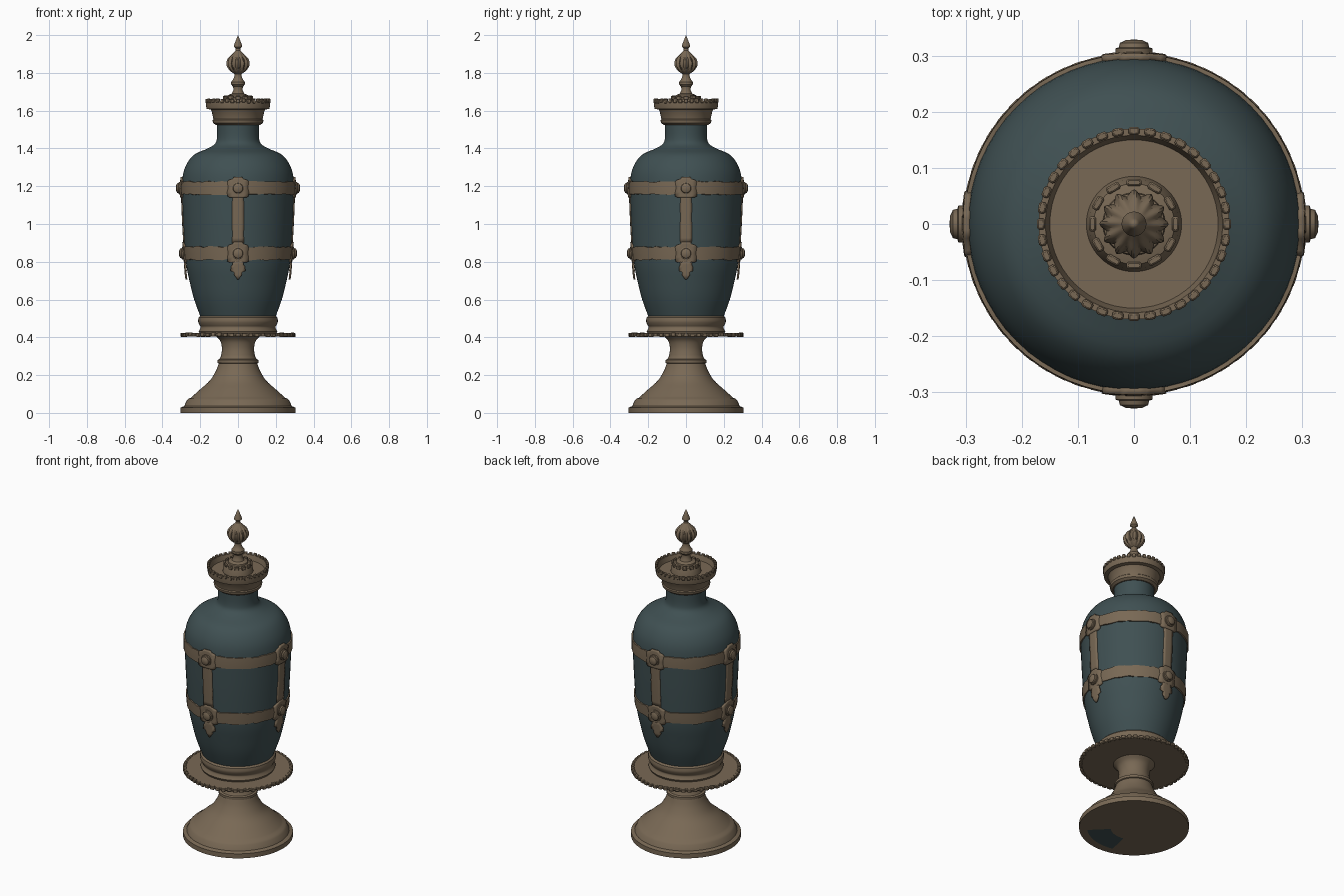
import bpy, bmesh, math, random
from mathutils import Matrix, Vector

random.seed(4)
cube = bpy.data.objects.get("Cube")
if cube:
    bpy.data.objects.remove(cube, do_unlink=True)


def material(name, rgb):
    m = bpy.data.materials.new(name)
    m.use_nodes = True
    m.diffuse_color = (*rgb, 1)
    bsdf = next(n for n in m.node_tree.nodes if n.type == 'BSDF_PRINCIPLED')
    bsdf.inputs["Base Color"].default_value = (*rgb, 1)
    return m


BRONZE = material("aged_bronze", (0.19, 0.14, 0.09))
TEAL = material("dark_teal", (0.05, 0.08, 0.085))


def finish(name, bm, mats, angle=35):
    me = bpy.data.meshes.new(name)
    bm.to_mesh(me)
    bm.free()
    for m in mats:
        me.materials.append(m)
    ob = bpy.data.objects.new(name, me)
    bpy.context.collection.objects.link(ob)
    bpy.ops.object.select_all(action='DESELECT')
    ob.select_set(True)
    bpy.context.view_layer.objects.active = ob
    bpy.ops.object.shade_smooth_by_angle(angle=math.radians(angle))
    return ob


def smooth(pts, n=4):
    """Round a (radius, z) profile with a Catmull-Rom spline."""
    p = [Vector(q) for q in pts]
    p = [p[0]] + p + [p[-1]]
    out = []
    for a, b, c, d in zip(p, p[1:], p[2:], p[3:]):
        for i in range(n):
            t = i / n
            out.append(tuple(0.5 * (2 * b + (c - a) * t + (2 * a - 5 * b + 4 * c - d) * t * t
                                    + (3 * b - a - 3 * c + d) * t ** 3)))
    return out + [tuple(p[-1])]


def lathe(profile, seg=48, shape=None, closed=False):
    """Spin a profile round z; shape(r, z, angle) may alter each point."""
    bm = bmesh.new()
    rings = []
    for k, (r, z) in enumerate(profile):
        ring = []
        for i in range(seg):
            a = 2 * math.pi * i / seg
            rr, zz = shape(r, z, a) if shape else (r, z)
            ring.append(bm.verts.new((rr * math.cos(a), rr * math.sin(a), zz)))
        rings.append(ring)
    pairs = list(zip(rings, rings[1:])) + ([(rings[-1], rings[0])] if closed else [])
    for lo, hi in pairs:
        for i in range(seg):
            j = (i + 1) % seg
            bm.faces.new((lo[i], lo[j], hi[j], hi[i]))
    bmesh.ops.remove_doubles(bm, verts=bm.verts, dist=1e-5)
    bmesh.ops.recalc_face_normals(bm, faces=bm.faces)
    return bm


def blocks(name, count, radius, z, size):
    """Ring of small blocks, slightly uneven."""
    bm = bmesh.new()
    for i in range(count):
        turn = Matrix.Rotation(2 * math.pi * i / count, 4, 'Z')
        place = Matrix.Translation((radius, 0, z + random.uniform(-0.002, 0.002)))
        bmesh.ops.create_cube(bm, size=1, matrix=turn @ place @ Matrix.Diagonal((*size, 1)))
    ob = finish(name, bm, [BRONZE])
    bev = ob.modifiers.new("soft_edges", 'BEVEL')
    bev.width = 0.003
    return ob


# Vessel body
BODY = smooth([(0.195, 0.5), (0.232, 0.6), (0.257, 0.7), (0.276, 0.8), (0.287, 0.95),
               (0.294, 1.1), (0.296, 1.22), (0.28, 1.3), (0.235, 1.365), (0.16, 1.4),
               (0.122, 1.425), (0.111, 1.46), (0.111, 1.53)])


def body_r(z):
    for (r0, z0), (r1, z1) in zip(BODY, BODY[1:]):
        if z0 <= z <= z1:
            return r0 + (r1 - r0) * (z - z0) / (z1 - z0)
    return BODY[-1][0]


finish("vessel_body", lathe([(0, 0.5)] + BODY + [(0, 1.53)], 64), [TEAL])

# Flared foot, with worn patches underneath
foot = lathe([(0, 0), (0.13, 0), (0.26, 0), (0.305, 0), (0.305, 0.028), (0.285, 0.036), (0.272, 0.065),
              (0.262, 0.075)]
             + smooth([(0.25, 0.08), (0.2, 0.125), (0.15, 0.17), (0.118, 0.22), (0.102, 0.262)])
             + [(0.108, 0.265), (0.108, 0.28), (0.098, 0.285)]
             + smooth([(0.09, 0.3), (0.085, 0.34), (0.093, 0.38), (0.115, 0.405)]) + [(0, 0.405)], 56)
for f in foot.faces:
    c = f.calc_center_median()
    if c.z < 0.001 and 0.15 < c.xy.length < 0.27 and -1.8 < math.atan2(c.y, c.x) < -0.8:
        f.material_index = 1
finish("foot", foot, [BRONZE, TEAL])

# Drip plate with a notched rim, and the collar holding the body
finish("drip_plate", lathe([(0, 0.405), (0.295, 0.405), (0.298, 0.412), (0.295, 0.42), (0, 0.42)], 56), [BRONZE])
blocks("drip_plate_rim", 56, 0.296, 0.413, (0.018, 0.025, 0.02))
finish("collar", lathe([(0, 0.42), (0.202, 0.42), (0.208, 0.432)]
                       + smooth([(0.202, 0.442), (0.198, 0.455), (0.205, 0.468), (0.211, 0.485), (0.209, 0.505)])
                       + [(0.2, 0.514), (0, 0.514)], 56), [BRONZE])

# Horizontal bands with worn edges
for name, z in (("lower_band", 0.845), ("upper_band", 1.19)):
    zs = [z - 0.034, z - 0.015, z + 0.015, z + 0.034]
    prof = [(body_r(q) + 0.007, q) for q in zs] + [(body_r(q) - 0.01, q) for q in reversed(zs)]

    def worn(r, q, a, mid=z):
        edge = abs(q - mid) > 0.03
        return r, q + (random.uniform(-0.004, 0.004) if edge else 0)
    finish(name, lathe(prof, 64, worn, closed=True), [BRONZE])


def strap(name, angle, rows, thick):
    """Plate of (z, half width, lift) rows wrapped on the body."""
    bm = bmesh.new()
    cols = 4
    grid = []
    for z, half, lift in rows:
        r = body_r(z) + lift
        half += random.uniform(-0.002, 0.002)
        row = []
        for j in range(cols + 1):
            a = angle + (2 * j / cols - 1) * half / r
            row.append(bm.verts.new((r * math.cos(a), r * math.sin(a), z)))
        grid.append(row)
    for lo, hi in zip(grid, grid[1:]):
        for j in range(cols):
            bm.faces.new((lo[j], lo[j + 1], hi[j + 1], hi[j]))
    ob = finish(name, bm, [BRONZE])
    mod = ob.modifiers.new("thickness", 'SOLIDIFY')
    mod.thickness = thick
    mod.offset = -1


# Four upright straps with crossing plates, rivets and pointed tails
STEPS = [(0.9 + i * 0.026, 0.031, 0.006) for i in range(11)]
TAIL = [(0.705, 0.004, 0.02), (0.73, 0.022, 0.018), (0.745, 0.022, 0.016),
        (0.752, 0.04, 0.015), (0.775, 0.038, 0.013), (0.785, 0.03, 0.012), (0.82, 0.03, 0.01)]
for i, side in enumerate(("left", "back", "right", "front")):
    a = i * math.pi / 2
    strap(side + "_strap", a, STEPS, 0.012)
    strap(side + "_strap_tail", a, TAIL, 0.01)
    for level, z in (("lower", 0.845), ("upper", 1.19)):
        rows = [(z - 0.05, 0.045, 0.011), (z - 0.043, 0.057, 0.011), (z - 0.02, 0.057, 0.011), (z, 0.052, 0.011),
                (z + 0.035, 0.057, 0.011), (z + 0.043, 0.05, 0.011), (z + 0.05, 0.028, 0.011), (z + 0.06, 0.022, 0.011)]
        strap(f"{side}_{level}_plate", a, rows, 0.015)
        rivet = lathe([(0.033, 0), (0.033, 0.012), (0.027, 0.014), (0.025, 0.022), (0.014, 0.027), (0, 0.028)], 16)
        out = Matrix.Translation((body_r(z) + 0.004, 0, z)) @ Matrix.Rotation(math.pi / 2, 4, 'Y')
        rivet.transform(Matrix.Rotation(a, 4, 'Z') @ out)
        finish(f"{side}_{level}_rivet", rivet, [BRONZE])

# Lid: stepped rim, recessed dish and raised centre
finish("lid", lathe([(0, 1.525), (0.118, 1.525), (0.132, 1.535), (0.135, 1.55), (0.13, 1.555), (0.14, 1.6),
                     (0.145, 1.606), (0.166, 1.61), (0.17, 1.63), (0.17, 1.652), (0.158, 1.652), (0.15, 1.622),
                     (0.085, 1.622), (0.08, 1.65), (0.072, 1.668), (0.05, 1.675), (0, 1.675)], 56), [BRONZE])
blocks("lid_rim_beads", 36, 0.166, 1.652, (0.014, 0.02, 0.022))
blocks("lid_centre_beads", 12, 0.074, 1.669, (0.013, 0.026, 0.02))


# Fluted finial
def flute(r, z, a):
    bulge = max(0, 1 - abs(z - 1.85) / 0.06)
    return r * (1 + 0.1 * min(1, 2 * bulge) * math.cos(12 * a + 20 * (z - 1.85))), z


finish("finial", lathe([(0, 1.67), (0.056, 1.672), (0.054, 1.682), (0.034, 1.69), (0.024, 1.71), (0.026, 1.727),
                        (0.036, 1.738), (0.036, 1.752), (0.026, 1.765), (0.018, 1.785)]
                       + smooth([(0.02, 1.795), (0.043, 1.815), (0.056, 1.845), (0.05, 1.875),
                                 (0.029, 1.9), (0.013, 1.918)])
                       + [(0.012, 1.928), (0.022, 1.938), (0.02, 1.95), (0.01, 1.975), (0, 2.0)], 72, flute), [BRONZE])
